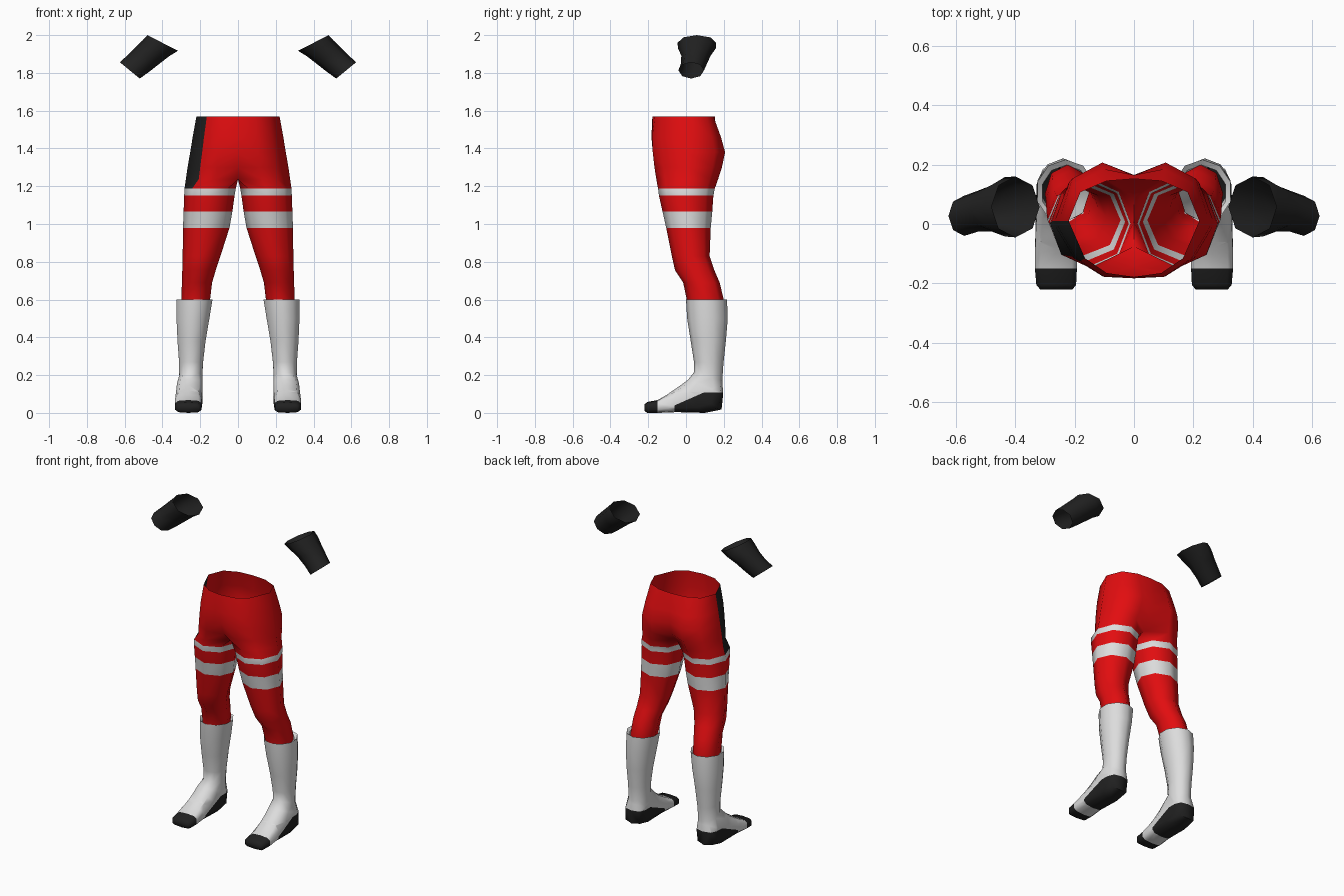
import bpy, bmesh, math
from mathutils import Vector

if "Cube" in bpy.data.objects:
    bpy.data.objects.remove(bpy.data.objects["Cube"])


def material(name, rgb):
    m = bpy.data.materials.new(name)
    m.diffuse_color = (*rgb, 1)
    m.use_nodes = True
    m.node_tree.nodes["Principled BSDF"].inputs["Base Color"].default_value = m.diffuse_color
    return m


RED = material("red_cloth", (0.76, 0.004, 0.005))
WHITE = material("white_cloth", (0.72, 0.72, 0.72))
BLACK = material("black_cloth", (0.015, 0.015, 0.015))


def finish(name, bm, mats, rule=None, angle=62):
    """Turn a bmesh into a smooth object, colouring faces by a rule on their centre."""
    bmesh.ops.remove_doubles(bm, verts=bm.verts, dist=0.0005)
    bmesh.ops.recalc_face_normals(bm, faces=bm.faces)
    for f in bm.faces:
        f.smooth = True
        if rule:
            f.material_index = rule(f.calc_center_median())
    me = bpy.data.meshes.new(name)
    bm.to_mesh(me)
    bm.free()
    for m in mats:
        me.materials.append(m)
    me.set_sharp_from_angle(angle=math.radians(angle))
    ob = bpy.data.objects.new(name, me)
    bpy.context.collection.objects.link(ob)
    return ob


def bridge(bm, a, b, closed=True):
    n = min(len(a), len(b))
    out = []
    for i in range(n if closed else n - 1):
        j = (i + 1) % n
        out.append(bm.faces.new((a[i], a[j], b[j], b[i])))
    return out


# ---- trousers: pelvis half-chains, then an eight-sided ring down each leg ----
# z, hip x, front y, back y, centre front y, centre back y
PELVIS = [(1.57, .22, -.165, .145, -.178, .152),
          (1.46, .24, -.178, .185, -.183, .165),
          (1.38, .253, -.176, .207, -.175, .165),
          (1.30, .267, -.167, .190, -.145, .145)]
# z, inner x, outer x, front y, back y
LEGS = [(1.187, .012, .283, -.148, .152), (1.15, .018, .285, -.143, .145),
        (1.065, .03, .288, -.124, .139), (.98, .045, .291, -.105, .131),
        (.83, .093, .293, -.075, .125), (.755, .118, .295, -.058, .15),
        (.69, .137, .297, -.015, .178), (.60, .148, .300, .004, .200),
        (.57, .152, .300, .010, .198)]
trousers = bmesh.new()
panel = []
for s in (-1, 1):
    def ring(points, z):
        return [trousers.verts.new((s * x, y, z)) for x, y in points]

    rows = []
    for z, w, yf, yb, cf, cb in PELVIS:
        rows.append(ring([(0, cf), (.42 * w, yf), (.75 * w, .7 * yf), (w, .01),
                          (.82 * w, .74 * yb), (.42 * w, yb), (0, cb)], z))
    # crotch
    rows.append(ring([(0, -.075), (.125, -.157), (.208, -.11), (.276, .01),
                      (.225, .125), (.125, .17), (0, .09), (0, .01)], 1.237))
    for z, xi, xo, yf, yb in LEGS:
        cx, rx, cy, ry = (xi + xo) / 2, (xo - xi) / 2, (yf + yb) / 2, (yb - yf) / 2
        pts = []
        for k in range(8):
            a = math.radians(-90 + 45 * (k - 1))
            pts.append((cx + rx * math.cos(a), cy + ry * math.sin(a)))
        rows.append(ring(pts, z))
    for i, (a, b) in enumerate(zip(rows, rows[1:])):
        faces = bridge(trousers, a, b, closed=i >= len(PELVIS))
        if s < 0 and i <= len(PELVIS):
            panel.append(faces[2].calc_center_median())


def trouser_colour(c):
    if any((c - p).length < 1e-4 for p in panel):
        return 2                                   # dark side panel
    return 1 if 1.15 < c.z < 1.187 or .98 < c.z < 1.065 else 0


finish("trousers", trousers, (RED, WHITE, BLACK), trouser_colour)

# ---- boots: rings tilt from level at the top to upright at the toe ----
# front/top (y, z), back/bottom (y, z), inner x, outer x
BOOT = [((.012, .585), (.198, .585), .145, .312),
        ((0, .60), (.217, .60), .13, .33),
        ((.006, .50), (.221, .50), .147, .330),
        ((.025, .38), (.211, .38), .168, .324),
        ((.042, .27), (.198, .26), .182, .315),
        ((.042, .215), (.192, .17), .186, .314),
        ((.010, .175), (.197, .10), .187, .325),
        ((-.03, .145), (.188, .018), .187, .330),
        ((-.07, .118), (.10, .0), .188, .333),
        ((-.10, .097), (-.05, .004), .190, .335),
        ((-.15, .068), (-.145, .0), .190, .336),
        ((-.205, .058), (-.205, .0), .193, .331),
        ((-.22, .045), (-.22, .010), .205, .318)]


def cut(bm, co, no):
    bmesh.ops.bisect_plane(bm, geom=bm.verts[:] + bm.edges[:] + bm.faces[:],
                           plane_co=co, plane_no=no, dist=1e-4)


def boot_colour(c):
    toe = c.y < -.15
    heel = c.y > -.06 and c.z < min(.108, .04 + .44 * (c.y + .06))
    return 1 if toe or heel else 0


for side, s in (("left", 1), ("right", -1)):
    bm = bmesh.new()
    rows = []
    for i, (f, b, xi, xo) in enumerate(BOOT):
        f, b = Vector(f), Vector(b)
        mid, half = (f + b) / 2, (b - f) / 2
        power = 1 if i < 6 else .6                 # the foot is boxier than the shaft
        row = []
        for k in range(10):
            a = math.tau * k / 10
            u, v = math.sin(a), -math.cos(a)
            u = math.copysign(abs(u) ** power, u)
            v = math.copysign(abs(v) ** power, v)
            p = mid + half * v
            x = (xi + xo) / 2 + (xo - xi) / 2 * u
            row.append(bm.verts.new((s * x, p.x, p.y)))
        rows.append(row)
    for a, b in zip(rows, rows[1:]):
        bridge(bm, a, b)
    bm.faces.new(rows[-1])
    # colour borders of toe cap and heel
    cut(bm, (0, -.15, 0), (0, 1, 0))
    cut(bm, (0, -.06, 0), (0, 1, 0))
    cut(bm, (0, -.06, .04), (0, -.44, 1))
    cut(bm, (0, 0, .108), (0, 0, 1))
    finish(side + "_boot", bm, (WHITE, BLACK), boot_colour)

# ---- forearm cuffs: open tapered tubes ----
# lower (x, z), upper (x, z), front y, back y
CUFF = [((.318, 1.917), (.48, 2.0), -.045, .160),
        ((.365, 1.888), (.505, 1.972), -.042, .158),
        ((.41, 1.853), (.55, 1.928), -.025, .130),
        ((.465, 1.810), (.587, 1.892), -.026, .112),
        ((.52, 1.77), (.625, 1.856), -.040, .095)]
for side, s in (("left", 1), ("right", -1)):
    bm = bmesh.new()
    rows = []
    for lo, up, yf, yb in CUFF:
        lo, up = Vector(lo), Vector(up)
        row = []
        for k in range(8):
            a = math.tau * k / 8
            p = (lo + up) / 2 + (up - lo) / 2 * math.cos(a)
            y = (yf + yb) / 2 + (yb - yf) / 2 * math.sin(a)
            row.append(bm.verts.new((s * p.x, y, p.y)))
        rows.append(row)
    for a, b in zip(rows, rows[1:]):
        bridge(bm, a, b)
    finish(side + "_cuff", bm, (BLACK,))
